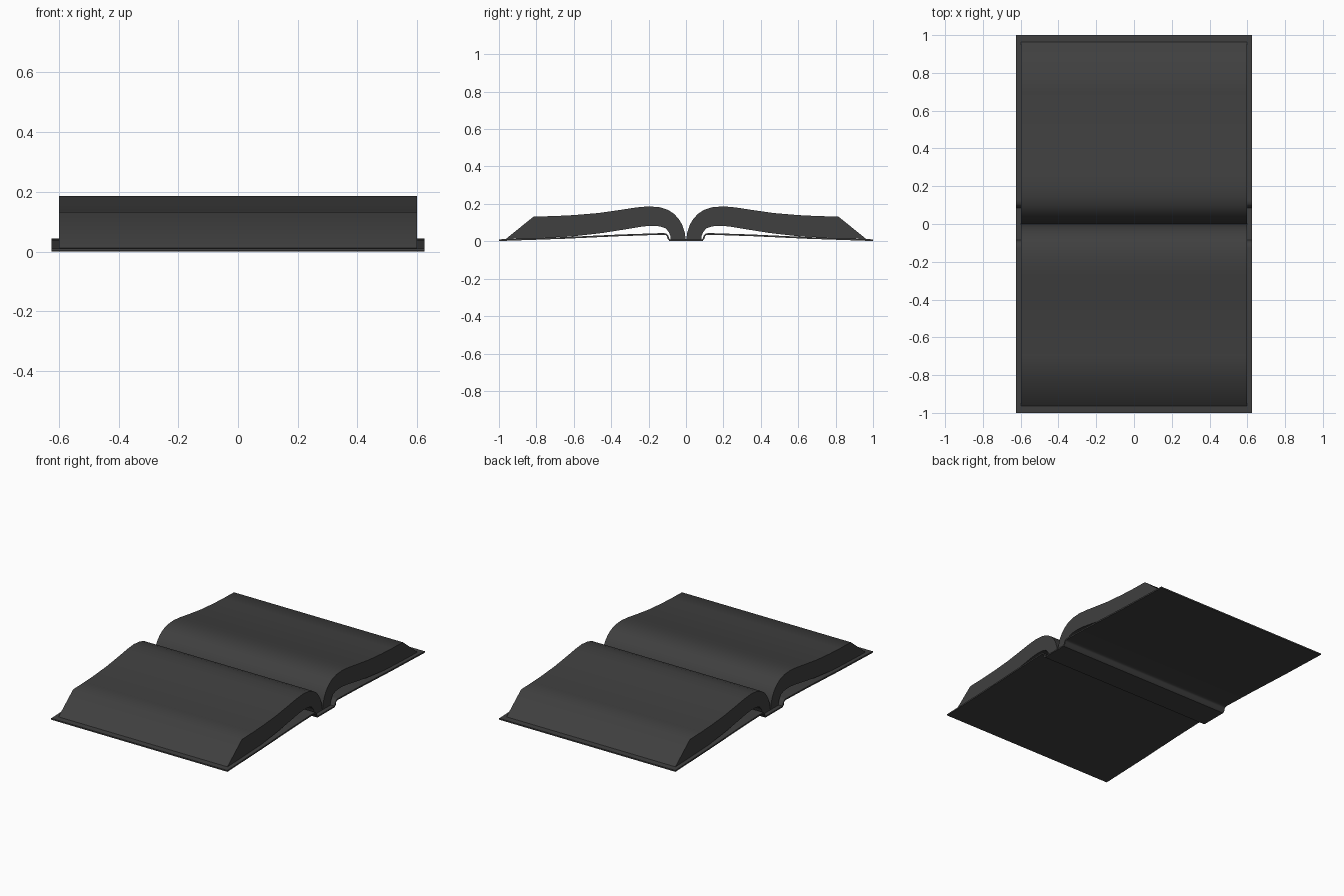
import bpy, bmesh, math

if "Cube" in bpy.data.objects:
    bpy.data.objects.remove(bpy.data.objects["Cube"])

# Dark charcoal for the whole book
charcoal = bpy.data.materials.new("charcoal")
charcoal.diffuse_color = (0.05, 0.05, 0.05, 1)
charcoal.use_nodes = True
charcoal.node_tree.nodes["Principled BSDF"].inputs["Base Color"].default_value = charcoal.diffuse_color


def select(obj):
    bpy.ops.object.select_all(action='DESELECT')
    obj.select_set(True)
    bpy.context.view_layer.objects.active = obj


def smooth(obj, degrees):
    select(obj)
    bpy.ops.object.shade_smooth_by_angle(angle=math.radians(degrees))


def extrude_profile(name, profile, half_width, closed):
    """Sweep a (y, z) profile along x; closed profiles get end caps."""
    bm = bmesh.new()
    left = [bm.verts.new((-half_width, y, z)) for y, z in profile]
    right = [bm.verts.new((half_width, y, z)) for y, z in profile]
    n = len(profile)
    for i in range(n if closed else n - 1):
        j = (i + 1) % n
        bm.faces.new((left[i], left[j], right[j], right[i]))
    if closed:
        bm.faces.new(left)
        bm.faces.new(right)
    bmesh.ops.recalc_face_normals(bm, faces=bm.faces)
    mesh = bpy.data.meshes.new(name)
    bm.to_mesh(mesh)
    bm.free()
    mesh.materials.append(charcoal)
    obj = bpy.data.objects.new(name, mesh)
    bpy.context.collection.objects.link(obj)
    return obj


# Cover: one thin bent sheet with a sunken spine
half = [(0.086, 0.005), (0.094, 0.014), (0.099, 0.03), (0.108, 0.038),
        (0.125, 0.0395), (0.35, 0.032), (0.65, 0.018), (1.0, 0.006)]
cover = extrude_profile("cover", [(-y, z) for y, z in reversed(half)] + half,
                        0.625, False)
solid = cover.modifiers.new("thickness", 'SOLIDIFY')
solid.thickness = 0.009
solid.offset = 0
select(cover)
bpy.ops.object.modifier_apply(modifier=solid.name)
smooth(cover, 40)

# Page blocks: curved top, slanted fore edge, arched underside
top = [(0.001, 0.01), (0.007, 0.048), (0.02, 0.088), (0.038, 0.118),
       (0.062, 0.145), (0.095, 0.167), (0.14, 0.182), (0.2, 0.187),
       (0.265, 0.181), (0.35, 0.168), (0.47, 0.151), (0.6, 0.14),
       (0.7, 0.135), (0.815, 0.132)]
under = [(0.963, 0.0125), (0.8, 0.017), (0.62, 0.025), (0.45, 0.044),
         (0.33, 0.063), (0.24, 0.078), (0.19, 0.083), (0.14, 0.08),
         (0.11, 0.07), (0.092, 0.05), (0.084, 0.03), (0.082, 0.009)]
for name, side in (("front_pages", -1), ("back_pages", 1)):
    pages = extrude_profile(name, [(side * y, z) for y, z in top + under],
                            0.599, True)
    smooth(pages, 45)
